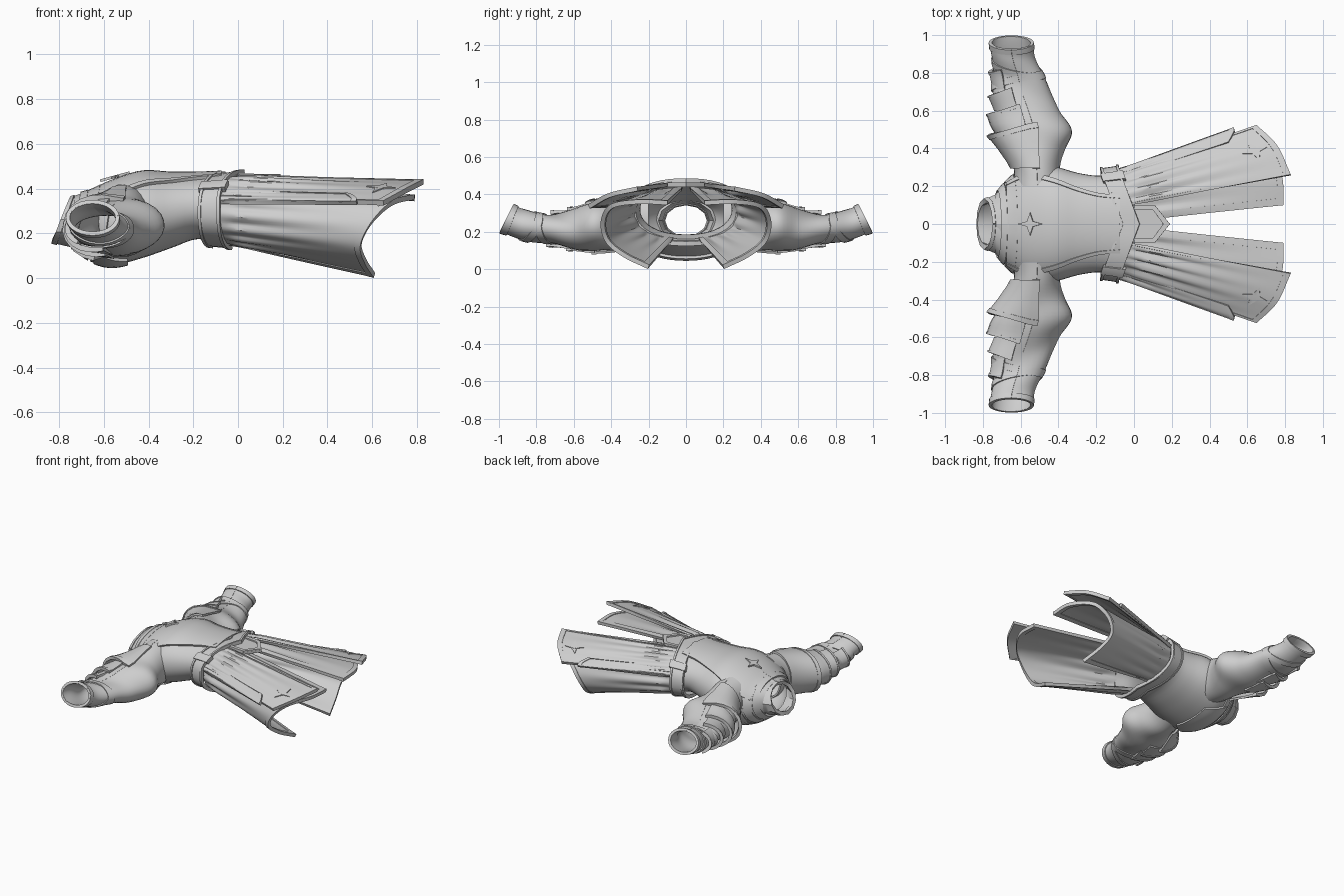
import bpy, math
from mathutils import Vector

if "Cube" in bpy.data.objects:
    bpy.data.objects.remove(bpy.data.objects["Cube"])

cloth = bpy.data.materials.new("pale grey cloth")
cloth.use_nodes = True
GREY = (0.62, 0.62, 0.62, 1)
cloth.diffuse_color = GREY
cloth.node_tree.nodes["Principled BSDF"].inputs["Base Color"].default_value = GREY
MID = Vector((0, 0, 0.28))


def spline(keys, t):
    """Smooth value at t (0..1) through evenly spaced key vectors."""
    n = len(keys) - 1
    i = max(0, min(int(t * n), n - 1))
    f = t * n - i
    a, b = Vector(keys[i]), Vector(keys[i + 1])
    p = Vector(keys[i - 1]) if i else a * 2 - b
    q = Vector(keys[i + 2]) if i + 2 <= n else b * 2 - a
    return 0.5 * (a * 2 + (b - p) * f + (p * 2 - a * 5 + b * 4 - q) * f * f
                  + (a * 3 - p - b * 3 + q) * f ** 3)


def finish(name, verts, faces, thick=0.0, mirror=False):
    mesh = bpy.data.meshes.new(name)
    mesh.from_pydata(verts, [], faces)
    mesh.materials.append(cloth)
    ob = bpy.data.objects.new(name, mesh)
    bpy.context.collection.objects.link(ob)
    m = ob.modifiers.new("thickness", "SOLIDIFY")
    m.thickness, m.offset = thick, 0
    if mirror:
        ob.modifiers.new("mirror", "MIRROR").use_axis = (False, True, False)
    bpy.ops.object.select_all(action="DESELECT")
    ob.select_set(True)
    bpy.context.view_layer.objects.active = ob
    bpy.ops.object.convert(target="MESH")
    bpy.ops.object.mode_set(mode="EDIT")
    bpy.ops.mesh.select_all(action="SELECT")
    bpy.ops.mesh.normals_make_consistent(inside=False)
    bpy.ops.object.mode_set(mode="OBJECT")
    bpy.ops.object.shade_smooth_by_angle(angle=math.radians(35))


def sheet(name, f, nu, nv, u=(0, 1), v=(0, 1), thick=0.015, mirror=True, bulge=0.0):
    """Grid patch of the surface f(u, v); bulge pushes it out from the body axis."""
    verts = []
    for i in range(nu + 1):
        for j in range(nv + 1):
            p = f(u[0] + (u[1] - u[0]) * i / nu, v[0] + (v[1] - v[0]) * j / nv)
            d = Vector((0, p.y, p.z - MID.z))
            verts.append(p + d.normalized() * bulge)
    w = nv + 1
    faces = [(i * w + j, i * w + j + 1, (i + 1) * w + j + 1, (i + 1) * w + j)
             for i in range(nu) for j in range(nv)]
    finish(name, verts, faces, thick, mirror)


def ring(a, ry, rz, power=0.92):
    c, s = math.cos(a), math.sin(a)
    return (math.copysign(abs(s) ** power, s) * ry, math.copysign(abs(c) ** power, c) * rz)


# Torso: sections of x, half width, mid height, half height
TORSO = [(-0.73, 0.15, 0.25, 0.11), (-0.66, 0.23, 0.235, 0.145), (-0.56, 0.30, 0.245, 0.18),
         (-0.43, 0.30, 0.28, 0.185), (-0.3, 0.265, 0.30, 0.16), (-0.18, 0.25, 0.32, 0.14),
         (-0.06, 0.275, 0.31, 0.155)]


def torso(u, v):
    x, ry, zc, rz = spline(TORSO, u)
    y, z = ring(v * math.tau, ry, rz)
    return Vector((x, y, zc + z))


sheet("torso", torso, 24, 48, mirror=False, thick=0.012)


# Chest tabard tapering to the waist, with raised edge bands
def chest(u, v):
    return torso(0.14 + 0.84 * u, (0.18 - 0.1 * u ** 0.8) * v)


sheet("chest_tabard", chest, 20, 16, v=(-1, 1), mirror=False, thick=0.012, bulge=0.01)
sheet("tabard_edge", chest, 20, 2, v=(0.9, 1.04), bulge=0.014)


def plate(name, pts, z, thick=0.012, mirror=False):
    finish(name, [(x, y, z + dz) for x, y, dz in pts], [tuple(range(len(pts)))], thick, mirror)


plate("tabard_tail", [(-0.06, -0.1, 0), (0.11, -0.1, -0.01), (0.19, 0, -0.01), (0.11, 0.1, -0.01),
                      (-0.06, 0.1, 0)], 0.456, 0.016)
plate("tail_border", [(0.0, 0.1, 0), (0.11, 0.1, -0.006), (0.19, 0, -0.006), (0.155, 0, -0.006),
                      (0.1, 0.075, -0.006), (0.0, 0.075, 0)], 0.462, 0.016, True)
star = []
for k in range(8):
    r = 0.06 if k % 2 == 0 else 0.02
    a = k * math.pi / 4
    star.append((-0.55 + r * math.cos(a) * 1.1, r * math.sin(a), 0.3 * r * math.cos(a)))
plate("chest_star", star, 0.453, 0.012)


# Belt: chevron band around the hips, pointing down at the front
def belt(u, v):
    y, z = ring(v * math.tau, 0.285 + 0.015 * u, 0.155 + 0.01 * u, 0.85)
    point = 0.11 * max(0, 1 - abs(y) / 0.29) * (1 if z > 0 else 0.5)
    return Vector((-0.18 + 0.1 * u + point, y, 0.305 + z))


sheet("belt", belt, 3, 48, mirror=False, thick=0.018)
for k, lo in enumerate((0, 0.86)):
    sheet(f"belt_rim_{k}", belt, 1, 48, u=(lo, lo + 0.14), mirror=False, thick=0.024, bulge=0.004)
sheet("belt_side_clasp", belt, 2, 4, u=(-0.1, 1.15), v=(0.13, 0.17), thick=0.03, bulge=0.004)


# Skirt: each layer spans a waist curve and a hem curve
def drape(top, hem, folds, depth):
    def f(u, v):
        a, b = spline(top, v), spline(hem, v)
        p = a.lerp(b, u)
        d = Vector((0, p.y, p.z - MID.z)).normalized()
        return p + d * depth * math.sin(v * folds * math.tau) * (1 - u) ** 1.6 * min(1, u * 8)
    return f


under = drape([(0.0, 0.02, 0.43), (0, 0.14, 0.42), (-0.04, 0.24, 0.38), (-0.08, 0.275, 0.3),
               (-0.08, 0.24, 0.22), (-0.07, 0.16, 0.175), (-0.06, 0.07, 0.16)],
              [(0.79, 0.10, 0.355), (0.78, 0.26, 0.36), (0.69, 0.40, 0.335), (0.60, 0.445, 0.25),
               (0.55, 0.42, 0.15), (0.57, 0.33, 0.075), (0.61, 0.20, 0.012)], 8, 0.012)
over = drape([(-0.03, 0.1, 0.45), (-0.05, 0.19, 0.435), (-0.09, 0.27, 0.36)],
             [(0.83, 0.26, 0.43), (0.76, 0.41, 0.395), (0.65, 0.52, 0.335)], 4, 0.012)
side = drape([(-0.07, 0.24, 0.385), (-0.09, 0.27, 0.36), (-0.09, 0.285, 0.34)],
             [(0.5, 0.43, 0.37), (0.53, 0.485, 0.35), (0.53, 0.505, 0.335)], 2, 0.006)
for name, f, cols in (("under_skirt", under, 54), ("over_skirt", over, 26), ("side_skirt", side, 12)):
    sheet(name, f, 20, cols, thick=0.014)
    sheet(name + "_hem", f, 2, cols, u=(0.96, 1.0), thick=0.024)
    for k, (lo, hi) in enumerate(((0, 0.04), (0.96, 1))):
        sheet(f"{name}_edge_{k}", f, 20, 2, v=(lo, hi), thick=0.022)


# Leaf-shaped emblem on the over skirt
for k, (du, dv) in enumerate(((0.08, 0.06), (0.03, 0.2))):
    sheet(f"skirt_emblem_{k}", lambda u, v, du=du, dv=dv: over(
        0.85 + du * u, 0.5 + dv * v * (1 - abs(u))), 8, 2, u=(-1, 1), v=(-1, 1), thick=0.009, bulge=0.012)

# Sleeves: sections of y, mid x, mid z, radius x, radius z
ARM = [(0.2, -0.51, 0.265, 0.12, 0.15), (0.3, -0.515, 0.25, 0.12, 0.145), (0.4, -0.525, 0.235, 0.15, 0.135),
       (0.5, -0.53, 0.225, 0.195, 0.12), (0.6, -0.56, 0.215, 0.165, 0.095), (0.7, -0.595, 0.215, 0.14, 0.08),
       (0.8, -0.615, 0.22, 0.125, 0.07), (0.89, -0.64, 0.245, 0.11, 0.068), (0.96, -0.65, 0.27, 0.108, 0.068)]


def arm(u, v, grow=0.0, wrinkle=0.009):
    y, x, z, rx, rz = spline(ARM, u)
    a = v * math.tau
    g = grow + wrinkle * math.sin(a * 2 + u * 17) * math.sin(math.pi * u)
    dz = math.cos(a) * (rz + g)
    tilt = 0.5 * max(0, (u - 0.65) / 0.35)
    return Vector((x + math.sin(a) * (rx + g), y - dz * tilt, z + dz))


sheet("sleeve", arm, 40, 28, thick=0.012)


# Cuff, slanting straps, and lapped plates on the shoulder side
sheet("cuff", lambda u, v: arm(u, v, 0.004, 0), 3, 28, u=(0.94, 1.0), thick=0.016)
for k, (at, slant) in enumerate(((0.67, 0.05), (0.76, -0.05))):
    sheet(f"sleeve_strap_{k}", lambda u, v, at=at, slant=slant: arm(
        at + 0.05 * u + slant * math.sin(v * math.tau + 0.6), v, 0.006), 2, 28, thick=0.014)
for k, (lo, hi, g, a0, a1) in enumerate(((0.12, 0.42, 0.06, 0.58, 1.02), (0.36, 0.56, 0.05, 0.52, 0.97),
                                         (0.5, 0.68, 0.035, 0.5, 0.95), (0.64, 0.84, 0.022, 0.62, 0.9))):
    def flap(u, v, lo=lo, hi=hi, g=g):
        out = max(0, -math.sin(v * math.tau))
        return arm(lo + (hi - lo) * u - 0.08 * out * u, v, g * (0.25 + 0.75 * u * out), 0)
    sheet(f"shoulder_plate_{k}", flap, 5, 12, v=(a0, a1), thick=0.014)
    sheet(f"shoulder_plate_rim_{k}", flap, 1, 12, u=(0.88, 1.0), v=(a0, a1), thick=0.022)


# Collar: tilted open ring on the neck
def collar(u, v):
    y, z = ring(v * math.tau, 0.125 + 0.03 * u, 0.095 + 0.02 * u, 1)
    return Vector((-0.785 + 0.07 * u + 0.45 * z * (1 - 0.5 * u), y, 0.26 + z))


sheet("collar", collar, 4, 12, mirror=False, thick=0.016)
sheet("collar_rim", collar, 1, 12, u=(-0.05, 0.25), mirror=False, thick=0.026)
# Neck folds lapping over the shoulders, dipping towards the chest
for k, at in enumerate((0.02, 0.12, 0.22)):
    sheet(f"neck_fold_{k}", lambda u, v, at=at: torso(
        at + 0.08 * u + 0.05 * math.cos(v * math.tau), v), 3, 40, mirror=False, thick=0.014, bulge=0.012 - 0.002 * k)
# Upper back flap
sheet("back_flap", lambda u, v: torso(0.2 + 0.22 * u, 0.5 + 0.14 * v * (1 - 0.5 * u)),
      6, 10, v=(-1, 1), mirror=False, thick=0.014, bulge=0.014)
